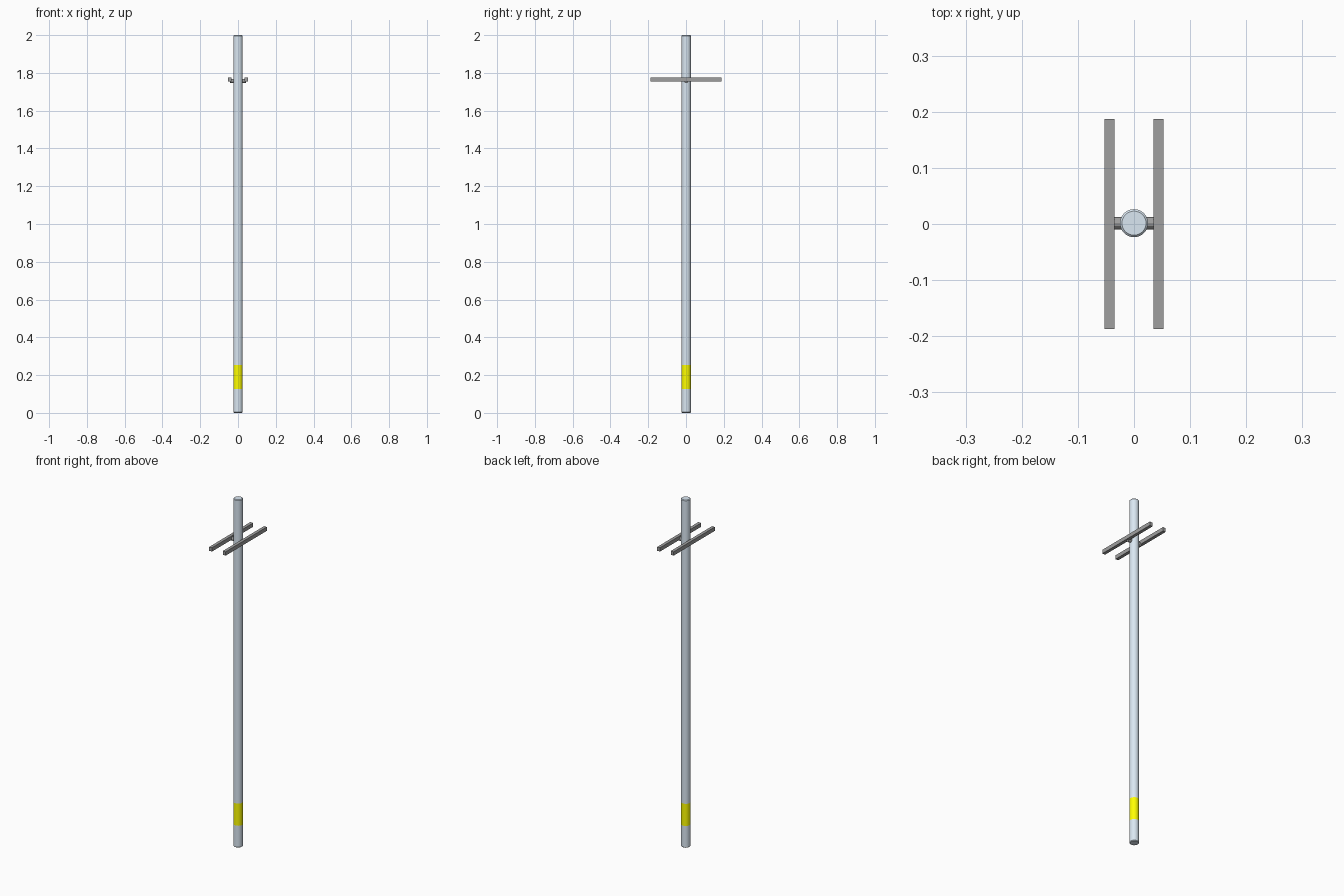
import bpy, bmesh
from math import pi
from mathutils import Matrix, Vector

if "Cube" in bpy.data.objects:
    bpy.data.objects.remove(bpy.data.objects["Cube"])

POLE_Y = 0.0015


def material(name, rgb):
    m = bpy.data.materials.new(name)
    m.diffuse_color = (*rgb, 1)
    m.use_nodes = True
    m.node_tree.nodes["Principled BSDF"].inputs["Base Color"].default_value = m.diffuse_color
    return m


def add_object(name, bm, mats, smooth=False):
    bmesh.ops.recalc_face_normals(bm, faces=bm.faces)
    mesh = bpy.data.meshes.new(name)
    bm.to_mesh(mesh)
    bm.free()
    for m in mats:
        mesh.materials.append(m)
    ob = bpy.data.objects.new(name, mesh)
    bpy.context.collection.objects.link(ob)
    if smooth:
        bpy.ops.object.select_all(action='DESELECT')
        ob.select_set(True)
        bpy.context.view_layer.objects.active = ob
        bpy.ops.object.shade_smooth_by_angle(angle=pi / 6)
    return ob


steel = material("pale_steel", (0.70, 0.80, 0.89))
yellow = material("yellow", (1.0, 1.0, 0.0))
dark = material("dark_grey", (0.35, 0.35, 0.35))

# Pole: solid cylinder with chamfered ends, cut to make the yellow band
bm = bmesh.new()
bmesh.ops.create_cone(bm, cap_ends=True, segments=32, radius1=0.025, radius2=0.025,
                      depth=2, matrix=Matrix.Translation((0, POLE_Y, 1)))
rims = [e for e in bm.edges if abs(e.verts[0].co.z - e.verts[1].co.z) < 1e-4]
bmesh.ops.bevel(bm, geom=rims, offset=0.0035, segments=1, affect='EDGES')
for z in (0.127, 0.254):
    bmesh.ops.bisect_plane(bm, geom=bm.verts[:] + bm.edges[:] + bm.faces[:],
                           plane_co=Vector((0, 0, z)), plane_no=Vector((0, 0, 1)))
for f in bm.faces:
    f.material_index = int(0.127 < f.calc_center_median().z < 0.254)
add_object("pole", bm, [steel, yellow], smooth=True)

# Cross pin through the pole, carrying both bars
bm = bmesh.new()
bmesh.ops.create_cone(bm, cap_ends=True, segments=12, radius1=0.011, radius2=0.011, depth=0.086,
                      matrix=Matrix.Translation((0, POLE_Y, 1.757)) @ Matrix.Rotation(pi / 2, 4, 'Y'))
add_object("cross_pin", bm, [dark])

# Two parallel square bars
for side, name in ((-1, "left_bar"), (1, "right_bar")):
    bm = bmesh.new()
    bmesh.ops.create_cube(bm, size=1, matrix=Matrix.Translation((side * 0.0435, 0, 1.7655))
                          @ Matrix.Diagonal((0.018, 0.374, 0.022, 1)))
    add_object(name, bm, [dark])
